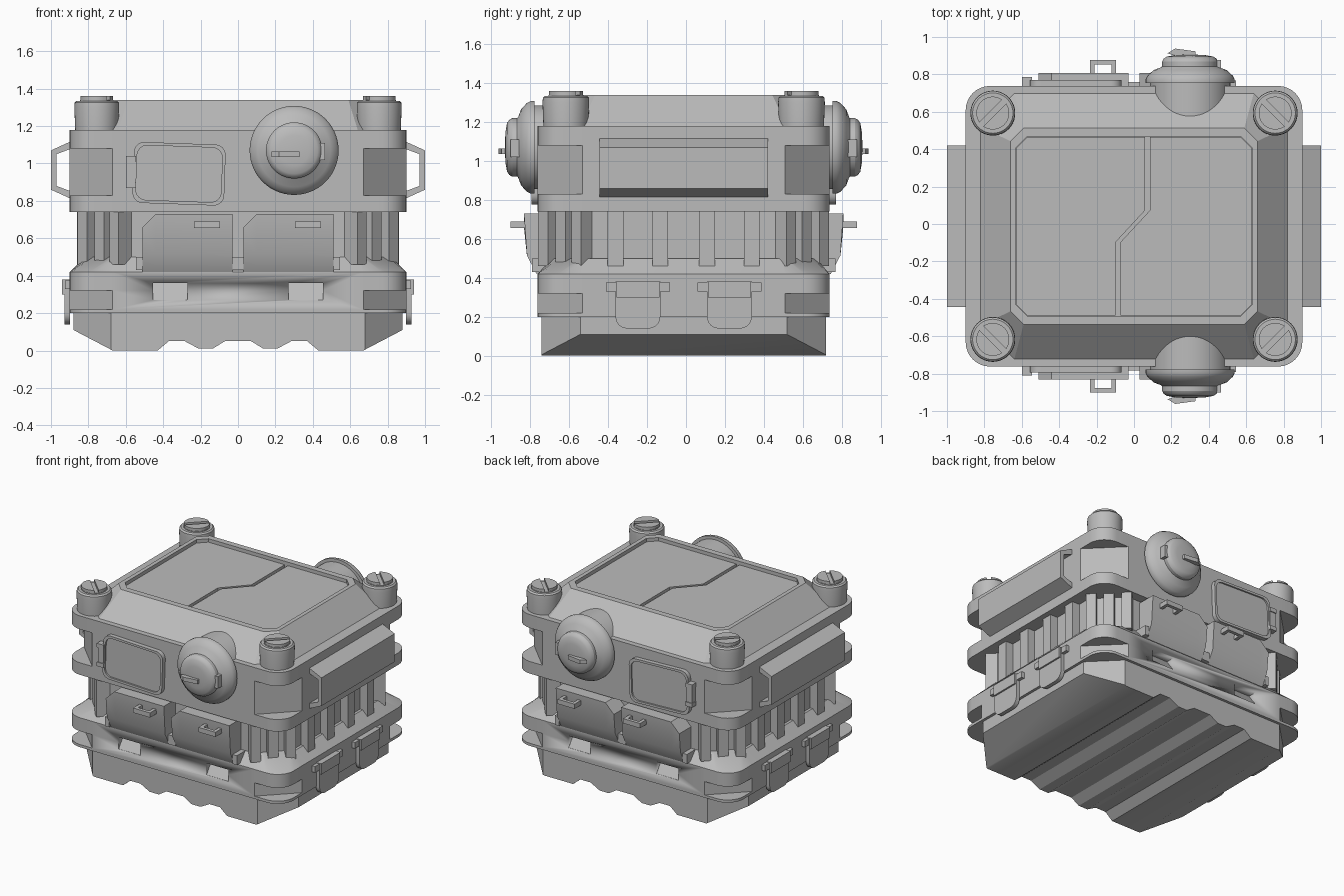
import bpy, bmesh
from math import sin, cos, pi, radians
from mathutils import Vector

if "Cube" in bpy.data.objects:
    bpy.data.objects.remove(bpy.data.objects["Cube"])

GREY = (0.5, 0.5, 0.5, 1)
metal = bpy.data.materials.new("grey_metal")
metal.use_nodes = True
metal.diffuse_color = GREY
metal.node_tree.nodes["Principled BSDF"].inputs["Base Color"].default_value = GREY

AXIS = {"z": lambda u, v, d: (u, v, d),
        "y": lambda u, v, d: (u, d, v),
        "x": lambda u, v, d: (d, u, v)}


def finish(name, bm, mirror=""):
    """Turn a bmesh into a shaded, optionally mirrored object."""
    bmesh.ops.remove_doubles(bm, verts=bm.verts, dist=1e-5)
    bmesh.ops.recalc_face_normals(bm, faces=bm.faces)
    mesh = bpy.data.meshes.new(name)
    bm.to_mesh(mesh)
    bm.free()
    mesh.materials.append(metal)
    ob = bpy.data.objects.new(name, mesh)
    ob.location.y = -0.012
    bpy.context.collection.objects.link(ob)
    bpy.ops.object.select_all(action="DESELECT")
    ob.select_set(True)
    bpy.context.view_layer.objects.active = ob
    bpy.ops.object.shade_smooth_by_angle(angle=radians(28))
    if mirror:
        mod = ob.modifiers.new("mirror", "MIRROR")
        mod.use_axis = ("x" in mirror, "y" in mirror, False)
        mod.use_mirror_merge = False
    return ob


def loft_mesh(rings, axis, closed=False):
    """Skin a list of (outline, depth) rings."""
    bm = bmesh.new()
    loops = [[bm.verts.new(AXIS[axis](u, v, d)) for u, v in pts] for pts, d in rings]
    pairs = list(zip(loops, loops[1:]))
    if closed:
        pairs.append((loops[-1], loops[0]))
    for a, b in pairs:
        for i in range(len(a)):
            j = (i + 1) % len(a)
            bm.faces.new((a[i], a[j], b[j], b[i]))
    if not closed:
        bm.faces.new(loops[0])
        bm.faces.new(loops[-1])
    return bm


def loft(name, rings, axis="z", mirror="", closed=False):
    return finish(name, loft_mesh(rings, axis, closed), mirror)


def prism(name, pts, d0, d1, axis="z", mirror=""):
    return loft(name, [(pts, d0), (pts, d1)], axis, mirror)


def box(name, x0, x1, y0, y1, z0, z1, mirror=""):
    return prism(name, [(x0, y0), (x1, y0), (x1, y1), (x0, y1)], z0, z1, "z", mirror)


def circle(r, cx=0, cy=0, n=40):
    return [(cx + r * cos(2 * pi * i / n), cy + r * sin(2 * pi * i / n)) for i in range(n)]


def outline(hx, hy, cut, r=0, n=8):
    """Rectangle whose corners are chamfered by cut, or rounded by r."""
    if r:
        arc = [(hx - r + r * cos(pi / 2 * i / n), hy - r + r * sin(pi / 2 * i / n))
               for i in range(n + 1)]
        corner = [(hx, hy - cut)] + arc + [(hx - cut, hy)]
    else:
        corner = [(hx - cut * t / (n + 2), hy - cut + cut * t / (n + 2)) for t in range(n + 3)]
    flip = corner[::-1]
    return (corner + [(-x, y) for x, y in flip] + [(-x, -y) for x, y in corner]
            + [(x, -y) for x, y in flip])


# Upper band and lower tray, with flat notches at the corners
round_rim = outline(0.9, 0.75, 0.23, 0.13)
notched = outline(0.9, 0.75, 0.23)
loft("upper_band", [(round_rim, 0.74), (round_rim, 0.83), (notched, 0.83),
                    (notched, 1.08), (round_rim, 1.08), (round_rim, 1.18)])
tray = loft("lower_tray", [(round_rim, 0.20), (round_rim, 0.22), (notched, 0.22),
                           (notched, 0.32), (round_rim, 0.32), (round_rim, 0.42),
                           (outline(0.82, 0.68, 0.18), 0.5)])

# Sloped pockets cut into the tray
cutter = prism("pocket_cutter", [(-0.8, 0.36), (-0.68, 0.36), (-0.745, 0.27), (-0.8, 0.27)],
               0.27, 0.455, "x", "xy")
cut = tray.modifiers.new("pockets", "BOOLEAN")
cut.operation, cut.solver, cut.object = "DIFFERENCE", "EXACT", cutter
bpy.context.view_layer.objects.active = tray
bpy.ops.object.modifier_apply(modifier="pockets")
bpy.data.objects.remove(cutter)

# Core with ribs between the bands
prism("core", outline(0.8, 0.68, 0.19), 0.45, 0.76)
for y in (0.12, 0.35):
    box("side_rib", 0.78, 0.86, y - 0.04, y + 0.04, 0.46, 0.75, "xy")
for x, y in ((0.79, 0.51), (0.7, 0.59), (0.62, 0.68)):
    rib = [(x + a * 0.707 - b * 0.707, y + a * 0.707 + b * 0.707)
           for a, b in ((-0.05, -0.035), (0.06, -0.035), (0.06, 0.035), (-0.05, 0.035))]
    prism("corner_rib", rib, 0.46, 0.75, "z", "xy")

# Base with a ridged underside and cut corners
half = [(0.07, 0.05), (0.135, 0.01), (0.21, 0.01), (0.285, 0.05), (0.37, 0.05),
        (0.43, 0), (0.67, 0), (0.88, 0.11), (0.88, 0.21)]
profile = half + [(-x, z) for x, z in half[::-1]]
bm = loft_mesh([(profile, -0.73), (profile, 0.73)], "y")
for sx in (-1, 1):
    for sy in (-1, 1):
        res = bmesh.ops.bisect_plane(
            bm, geom=bm.verts[:] + bm.edges[:] + bm.faces[:], clear_outer=True,
            plane_co=Vector((sx * 0.68, sy * 0.73, 0)), plane_no=Vector((sx, sy, 0)))
        edges = [e for e in res["geom_cut"] if isinstance(e, bmesh.types.BMEdge)]
        bmesh.ops.holes_fill(bm, edges=edges)
finish("base", bm)

# Lid with a recessed top and two panels split by a stepped gap
inner = outline(0.63, 0.48, 0.06)
loft("lid", [(outline(0.82, 0.71, 0.18), 1.17), (outline(0.82, 0.71, 0.18), 1.18),
             (outline(0.66, 0.525, 0.07), 1.34), (inner, 1.34), (inner, 1.295)])
gap = [(-0.085, -0.478), (-0.085, -0.085), (0.072, 0.085), (0.072, 0.478)]
for side, edge in ((1, "right"), (-1, "left")):
    rim = [(0.57, 0.478), (0.628, 0.42), (0.628, -0.42), (0.57, -0.478)]
    pts = [(x + side * 0.013, y) for x, y in gap] + [(side * x, y) for x, y in rim]
    prism("lid_panel_" + edge, pts, 1.29, 1.315)

# Corner posts with slotted screw heads
cx, cy = 0.755, 0.605
loft("corner_post", [(circle(r, cx, cy), z) for r, z in
                     ((0.115, 1.17), (0.12, 1.3), (0.118, 1.325), (0.108, 1.335),
                      (0.09, 1.335), (0.09, 1.34))], "z", "xy")
for s in (0, pi):
    arc = [0.17 + (pi - 0.34) * i / 16 - pi / 4 + s for i in range(17)]
    prism("screw_head_half", [(cx + 0.088 * cos(a), cy + 0.088 * sin(a)) for a in arc],
          1.335, 1.36, "z", "xy")

# Hollow grab handles on the sides
outer = [(0.89, 0.81), (1.0, 0.86), (1.0, 1.07), (0.89, 1.12)]
hole = [(0.89, 0.85), (0.97, 0.88), (0.97, 1.05), (0.89, 1.08)]
loft("side_handle", [(outer, -0.432), (outer, 0.432), (hole, 0.432), (hole, -0.432)],
     "y", "x", closed=True)

# Hanging clasps on the sides
tab = [(0.115, 0.38), (-0.115, 0.38)]
for start, mid in ((pi, -1), (1.5 * pi, 1)):
    tab += [(mid * 0.055 + 0.06 * cos(start + pi / 2 * i / 6),
             0.2 + 0.06 * sin(start + pi / 2 * i / 6)) for i in range(7)]
prism("clasp", [(y + 0.235, z) for y, z in tab], 0.898, 0.928, "x", "xy")
box("clasp_hinge", 0.89, 0.94, 0.125, 0.345, 0.3, 0.38, "xy")
box("clasp_pin", 0.89, 0.925, 0.07, 0.4, 0.33, 0.375, "xy")

# Round-cornered hatch with a rim and a hinge
def hatch_ring(hx, hz):
    t = radians(-2)
    return [(-0.315 + u * cos(t) - v * sin(t), 0.945 + u * sin(t) + v * cos(t))
            for u, v in outline(hx, hz, 0.06, 0.055)]

big, small = hatch_ring(0.245, 0.163), hatch_ring(0.228, 0.146)
loft("hatch", [(big, -0.74), (big, -0.782), (small, -0.782), (small, -0.77)], "y", "y")
box("hatch_hinge", -0.595, -0.55, -0.79, -0.74, 0.88, 1.03, "y")
for z in (0.87, 1.01):
    box("hatch_hinge_end", -0.6, -0.545, -0.797, -0.74, z, z + 0.03, "y")

# Big round knob whose barrel breaks through the lid slope
knob = [(0.215, -0.5), (0.215, -0.765), (0.238, -0.765), (0.238, -0.785), (0.228, -0.805),
        (0.195, -0.835), (0.155, -0.85), (0.15, -0.855), (0.15, -0.88), (0.142, -0.895),
        (0.125, -0.907), (0.08, -0.915), (0.02, -0.918)]
loft("knob", [(circle(r, 0.3, 1.07, 56), y) for r, y in knob], "y", "y")
prism("knob_lever", [(0.18, -0.925), (0.22, -0.95), (0.33, -0.935), (0.33, -0.9), (0.25, -0.9)],
      1.035, 1.065, "z", "y")
box("knob_clip", 0.435, 0.465, -0.89, -0.84, 1.02, 1.11, "y")

# Paired pouch boxes with pull handles and hinge lugs
def pouch_side(top):
    return [(-0.66, top), (-0.82, top), (-0.805, 0.515), (-0.755, 0.42), (-0.66, 0.42)]

for x, grip, lug in ((-0.51, -0.165, -0.545), (0.03, 0.375, 0.51)):
    loft("pouch", [(pouch_side(0.66), x), (pouch_side(0.73), x + 0.07),
                   (pouch_side(0.73), x + 0.48)], "x", "y")
    bracket = [(-0.07, -0.8), (-0.07, -0.89), (0.07, -0.89), (0.07, -0.8),
               (0.045, -0.8), (0.045, -0.865), (-0.045, -0.865), (-0.045, -0.8)]
    prism("pouch_pull", [(grip + u, v) for u, v in bracket], 0.655, 0.69, "z", "y")
    box("pouch_lug", lug, lug + 0.035, -0.78, -0.66, 0.43, 0.5, "y")
box("pouch_joint", -0.03, 0.03, -0.77, -0.66, 0.43, 0.5, "y")
